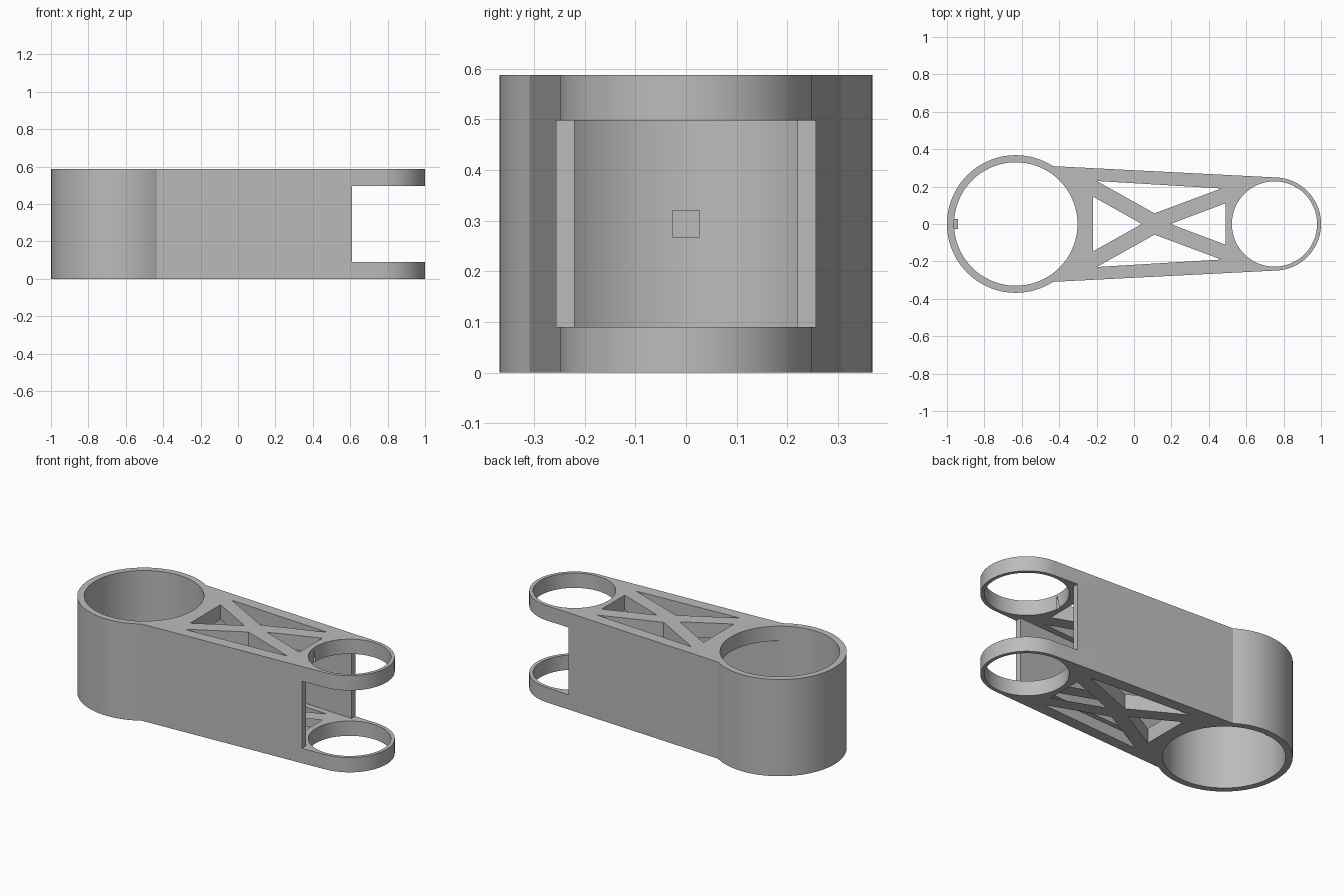
import bpy, bmesh, math

HEIGHT, PLATE = 0.588, 0.09
BIG_X, BIG_R, BIG_BORE = -0.632, 0.368, 0.33
SMALL_X, SMALL_R, SMALL_BORE = 0.751, 0.249, 0.228

cube = bpy.data.objects.get("Cube")
if cube:
    bpy.data.objects.remove(cube, do_unlink=True)

grey = bpy.data.materials.new("plain grey")
grey.use_nodes = True
colour = (0.5, 0.5, 0.5, 1)
grey.diffuse_color = colour
grey.node_tree.nodes["Principled BSDF"].inputs["Base Color"].default_value = colour


def arc(cx, r, start, end, n):
    """Points on an arc centred on the x axis, angles in degrees."""
    angles = [math.radians(start + (end - start) * i / n) for i in range(n + 1)]
    return [(cx + r * math.cos(a), r * math.sin(a)) for a in angles]


def prism(name, points, z0, z1):
    """Extrude a flat outline from z0 to z1."""
    bm = bmesh.new()
    face = bm.faces.new([bm.verts.new((x, y, z0)) for x, y in points])
    new = bmesh.ops.extrude_face_region(bm, geom=[face])["geom"]
    verts = [g for g in new if isinstance(g, bmesh.types.BMVert)]
    bmesh.ops.translate(bm, verts=verts, vec=(0, 0, z1 - z0))
    bmesh.ops.recalc_face_normals(bm, faces=bm.faces)
    mesh = bpy.data.meshes.new(name)
    bm.to_mesh(mesh)
    bm.free()
    mesh.materials.append(grey)
    obj = bpy.data.objects.new(name, mesh)
    bpy.context.collection.objects.link(obj)
    return obj


def mirror_y(points):
    return [(x, -y) for x, y in reversed(points)]


# Arm body: large round end, straight tapering sides, small round end
outline = arc(BIG_X, BIG_R, 57.2, 302.8, 60) + arc(SMALL_X, SMALL_R, -87, 87, 44)
arm = prism("link_arm", outline, 0, HEIGHT)

# Bores through both ends
through = (-0.1, HEIGHT + 0.1)
cutters = [
    prism("large_bore_cutter", arc(BIG_X, BIG_BORE, 0, 355, 71), *through),
    prism("small_bore_cutter", arc(SMALL_X, SMALL_BORE, 0, 355, 71), *through),
]

# Hollow between the plates, opening into the large bore and the fork gap
half = [(-0.5, 0.278), (0.61, 0.22), (0.61, 0.5), (1.2, 0.5)]
cutters.append(prism("hollow_cutter", half + mirror_y(half), PLATE, HEIGHT - PLATE))

# Triangular windows that leave the cross bracing
side = [(-0.2, 0.23), (0.11, 0.057), (0.467, 0.19)]
windows = [
    side,
    mirror_y(side),
    [(-0.22, 0.147), (-0.22, -0.147), (0.042, 0)],
    [(0.49, 0.111), (0.49, -0.111), (0.195, 0)],
]
cutters += [prism("window_cutter", w, *through) for w in windows]

bpy.context.view_layer.objects.active = arm
for cutter in cutters:
    mod = arm.modifiers.new("cut", "BOOLEAN")
    mod.operation = "DIFFERENCE"
    mod.solver = "EXACT"
    mod.object = cutter
    bpy.ops.object.modifier_apply(modifier=mod.name)
    bpy.data.objects.remove(cutter, do_unlink=True)

# Small locating peg on the inner wall of the large bore
peg = [(-0.97, -0.027), (-0.94, -0.027), (-0.94, 0.027), (-0.97, 0.027)]
prism("locating_peg", peg, 0.267, 0.321)

bpy.ops.object.select_all(action="DESELECT")
arm.select_set(True)
bpy.ops.object.shade_smooth_by_angle(angle=math.radians(12))
